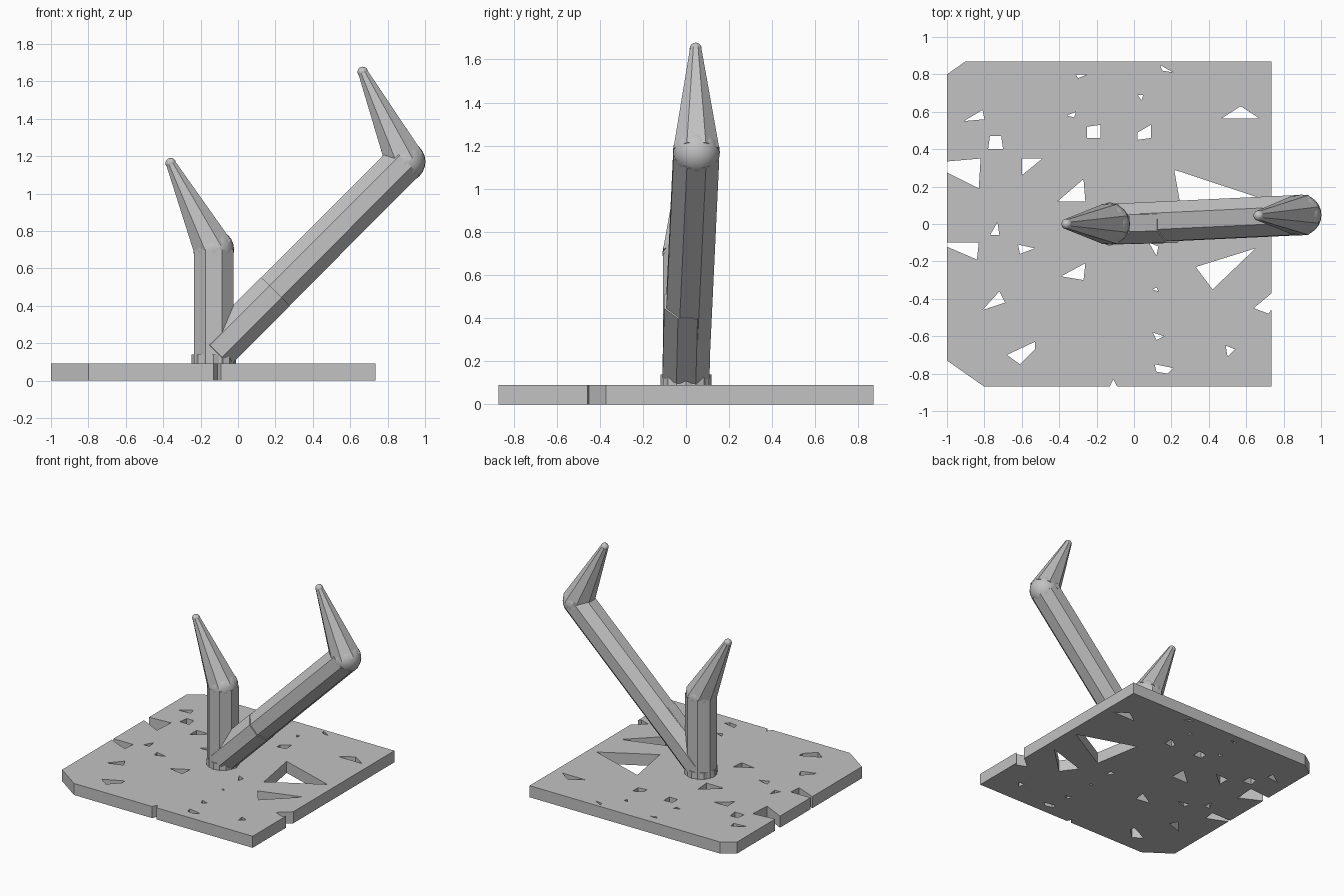
import bpy, bmesh, math
from mathutils import Vector

cube = bpy.data.objects.get("Cube")
if cube:
    bpy.data.objects.remove(cube, do_unlink=True)

grey = bpy.data.materials.new("plain grey")
grey.use_nodes = True
grey.diffuse_color = (0.54, 0.54, 0.54, 1)
grey.node_tree.nodes["Principled BSDF"].inputs["Base Color"].default_value = grey.diffuse_color

SIDES = 8
RADIUS = 0.115      # corner radius of the octagonal bars
TIP = 0.028         # radius of the rounded points
THICK = 0.09        # plate thickness


def finish(name, bm, smooth=False):
    """Turn a bmesh into a named, coloured object."""
    bmesh.ops.recalc_face_normals(bm, faces=bm.faces[:])
    mesh = bpy.data.meshes.new(name)
    for face in bm.faces:
        face.smooth = smooth
    bm.to_mesh(mesh)
    bm.free()
    obj = bpy.data.objects.new(name, mesh)
    mesh.materials.append(grey)
    bpy.context.collection.objects.link(obj)
    return obj


def prism(bm, outline, low, high):
    """Extrude a flat outline from one height to another."""
    face = bm.faces.new([bm.verts.new((x, y, low)) for x, y in outline])
    moved = bmesh.ops.extrude_face_region(bm, geom=[face])["geom"]
    verts = [v for v in moved if isinstance(v, bmesh.types.BMVert)]
    bmesh.ops.translate(bm, verts=verts, vec=(0, 0, high - low))


def bar(name, start, end, r_start=RADIUS, r_end=RADIUS, turn=0.5):
    """Straight or tapered octagonal bar between two points."""
    start, end = Vector(start), Vector(end)
    axis = (end - start).normalized()
    side = Vector((0, 1, 0))
    side = (side - axis * side.dot(axis)).normalized()
    other = axis.cross(side)
    bm = bmesh.new()
    rings = []
    for centre, radius in ((start, r_start), (end, r_end)):
        ring = []
        for i in range(SIDES):
            a = math.tau * (i + turn) / SIDES
            ring.append(bm.verts.new(
                centre + (side * math.cos(a) + other * math.sin(a)) * radius))
        rings.append(ring)
        bm.faces.new(ring)
    for i in range(SIDES):
        j = (i + 1) % SIDES
        bm.faces.new((rings[0][i], rings[0][j], rings[1][j], rings[1][i]))
    return finish(name, bm)


def ball(name, centre, radius):
    bm = bmesh.new()
    bmesh.ops.create_uvsphere(bm, u_segments=24, v_segments=12, radius=radius)
    bmesh.ops.translate(bm, verts=bm.verts[:], vec=centre)
    return finish(name, bm, smooth=True)


def spike(name, joint, tip):
    """Tapered spike with a rounded joint and a rounded point."""
    bar(name, joint, tip, RADIUS, TIP)
    ball(name + "_joint", joint, RADIUS * 0.95)
    ball(name + "_point", tip, TIP)


# Plate with two clipped corners
bm = bmesh.new()
prism(bm, [(-1, -.73), (-.8, -.87), (.735, -.87), (.735, .87), (-.9, .87), (-1, .8)], 0, THICK)
plate = finish("base_plate", bm)

# Angular gaps through the plate: large ones, edge notches and small chips
large_gaps = [
    [(.215, .29), (.67, .14), (.28, -.08)],
    [(.33, -.23), (.65, -.13), (.42, -.35)],
    [(.47, .565), (.57, .63), (.67, .565)],
    [(-.41, .12), (-.27, .24), (-.26, .12)],
    [(-.6, .35), (-.49, .35), (-.6, .26)],
    [(-.91, .55), (-.81, .61), (-.8, .56)],
    [(-.39, -.28), (-.26, -.21), (-.27, -.3)],
    [(-.68, -.7), (-.53, -.63), (-.53, -.67), (-.61, -.75)],
]
edge_notches = [
    [(-1.05, .33), (-.82, .35), (-.83, .19), (-1.05, .3)],
    [(-1.05, -.1), (-.83, -.1), (-.84, -.19), (-1.05, -.1)][:3],
    [(.76, -.35), (.64, -.45), (.72, -.48), (.76, -.42)],
    [(-.135, -.88), (-.11, -.83), (-.085, -.88)],
]
small_gaps = [
    [(-.77, .47), (-.71, .47), (-.7, .4), (-.78, .4)],
    [(-.25, .52), (-.18, .53), (-.18, .46), (-.25, .46)],
    [(.02, .49), (.09, .53), (.09, .46), (.02, .45)],
    [(-.72, -.36), (-.69, -.42), (-.81, -.46)],
    [(-.73, .01), (-.72, -.06), (-.77, -.06)],
    [(-.62, -.11), (-.53, -.13), (-.61, -.16)],
    [(.11, -.75), (.21, -.77), (.18, -.8), (.12, -.79)],
    [(.49, -.65), (.54, -.67), (.5, -.71)],
    [(.1, -.58), (.16, -.6), (.12, -.62)],
    [(.14, .85), (.21, .81), (.15, .82)],
    [(-.31, .8), (-.25, .8), (-.3, .78)],
    [(-.36, .58), (-.31, .6), (-.32, .57)],
    [(.02, .69), (.05, .69), (.04, .66)],
    [(.08, -.1), (.13, -.12), (.12, -.17)],
    [(.1, -.35), (.12, -.34), (.13, -.36)],
]
bm = bmesh.new()
for outline in large_gaps + edge_notches + small_gaps:
    prism(bm, outline, -THICK, THICK * 2)
cutter = finish("gap_cutter", bm)
cutter.hide_render = True

cut = plate.modifiers.new("gaps", "BOOLEAN")
cut.operation = "DIFFERENCE"
cut.solver = "EXACT"
cut.object = cutter
bpy.context.view_layer.update()
evaluated = plate.evaluated_get(bpy.context.evaluated_depsgraph_get())
cut_mesh = bpy.data.meshes.new_from_object(evaluated)
plate.modifiers.clear()
plate.data = cut_mesh
bpy.data.objects.remove(cutter, do_unlink=True)

# Upright post with its spike, and a turned foot whose corners stand proud
foot = Vector((-.13, 0, .05))
bend = Vector((-.13, 0, .7))
bar("post_foot", foot, foot + Vector((0, 0, .09)), .118, .118, turn=0)
bar("upright_post", foot, bend)
spike("post_spike", bend, Vector((-.36, 0, 1.162)))

# Slanted arm: lower sleeve, long upper length and spike
arm_start = Vector((-.12, 0, .155))
arm_step = Vector((.2, .008, .475))
elbow = Vector((.893, .048, 1.17))
bar("arm_sleeve", arm_start, arm_step, RADIUS + .003, RADIUS + .003)
bar("slanted_arm", arm_start, elbow)
spike("arm_spike", elbow, Vector((.667, .045, 1.65)))
